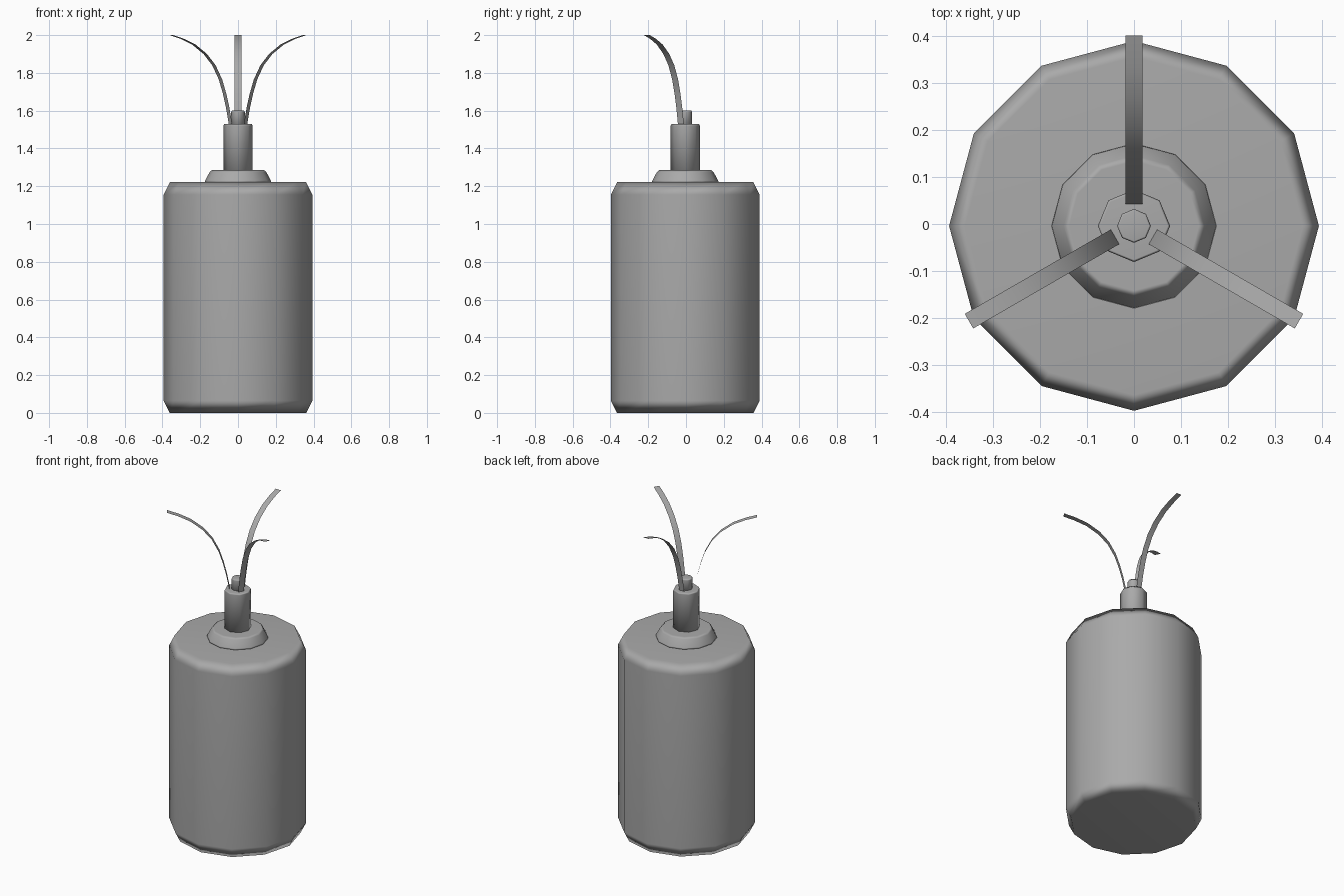
import bpy
import math
from mathutils import Vector

cube = bpy.data.objects.get("Cube")
if cube:
    bpy.data.objects.remove(cube, do_unlink=True)

CENTRE_Y = -0.004

grey = bpy.data.materials.new("plain grey")
grey.use_nodes = True
grey.diffuse_color = (0.4, 0.4, 0.4, 1)
grey.node_tree.nodes["Principled BSDF"].inputs["Base Color"].default_value = (0.4, 0.4, 0.4, 1)


def make_object(name, verts, faces):
    mesh = bpy.data.meshes.new(name)
    mesh.from_pydata(verts, [], faces)
    mesh.materials.append(grey)
    mesh.shade_smooth()
    obj = bpy.data.objects.new(name, mesh)
    obj.location.y = CENTRE_Y
    bpy.context.collection.objects.link(obj)
    return obj


def lathe(name, profile, sides):
    """Closed turned solid from (radius, height) pairs, bottom to top."""
    verts, faces = [], []
    for r, z in profile:
        for i in range(sides):
            a = math.tau * i / sides
            verts.append((r * math.cos(a), r * math.sin(a), z))
    for k in range(len(profile) - 1):
        low, high = k * sides, (k + 1) * sides
        for i in range(sides):
            j = (i + 1) % sides
            faces.append((low + i, low + j, high + j, high + i))
    faces.append(tuple(reversed(range(sides))))
    faces.append(tuple(range(len(verts) - sides, len(verts))))
    obj = make_object(name, verts, faces)
    # Keeps the large flat areas flat while the bevels stay soft
    obj.modifiers.new("soft bevels", "WEIGHTED_NORMAL")
    return obj


def ribbon(name, path, width, angle):
    """Paper-thin strip that follows (radius, height) points outward."""
    out = Vector((math.cos(angle), math.sin(angle), 0))
    side = Vector((-out.y, out.x, 0)) * width / 2
    verts, faces = [], []
    for r, z in path:
        mid = out * r + Vector((0, 0, z))
        verts += [mid - side, mid + side]
    for k in range(0, len(verts) - 2, 2):
        faces.append((k, k + 2, k + 3, k + 1))
    return make_object(name, verts, faces)


# Main canister, its collar, the neck and the central rod
lathe("canister", [(0.362, 0), (0.394, 0.065), (0.394, 1.155), (0.36, 1.222)], 12)
lathe("collar", [(0.177, 1.215), (0.174, 1.23), (0.15, 1.275), (0.138, 1.285)], 12)
lathe("neck", [(0.077, 1.28), (0.077, 1.52), (0.072, 1.53)], 8)
lathe("rod", [(0.036, 1.5), (0.036, 1.592), (0.032, 1.6)], 8)

# Three strips arching outward from the neck
arch = [(0.042, 1.5), (0.05, 1.55), (0.064, 1.62), (0.082, 1.69), (0.107, 1.765),
        (0.147, 1.84), (0.2, 1.9), (0.27, 1.95), (0.34, 1.98), (0.406, 2.0)]
for label, degrees in (("back", 90), ("right", 210), ("left", 330)):
    ribbon(label + "_strip", arch, 0.036, math.radians(degrees))
